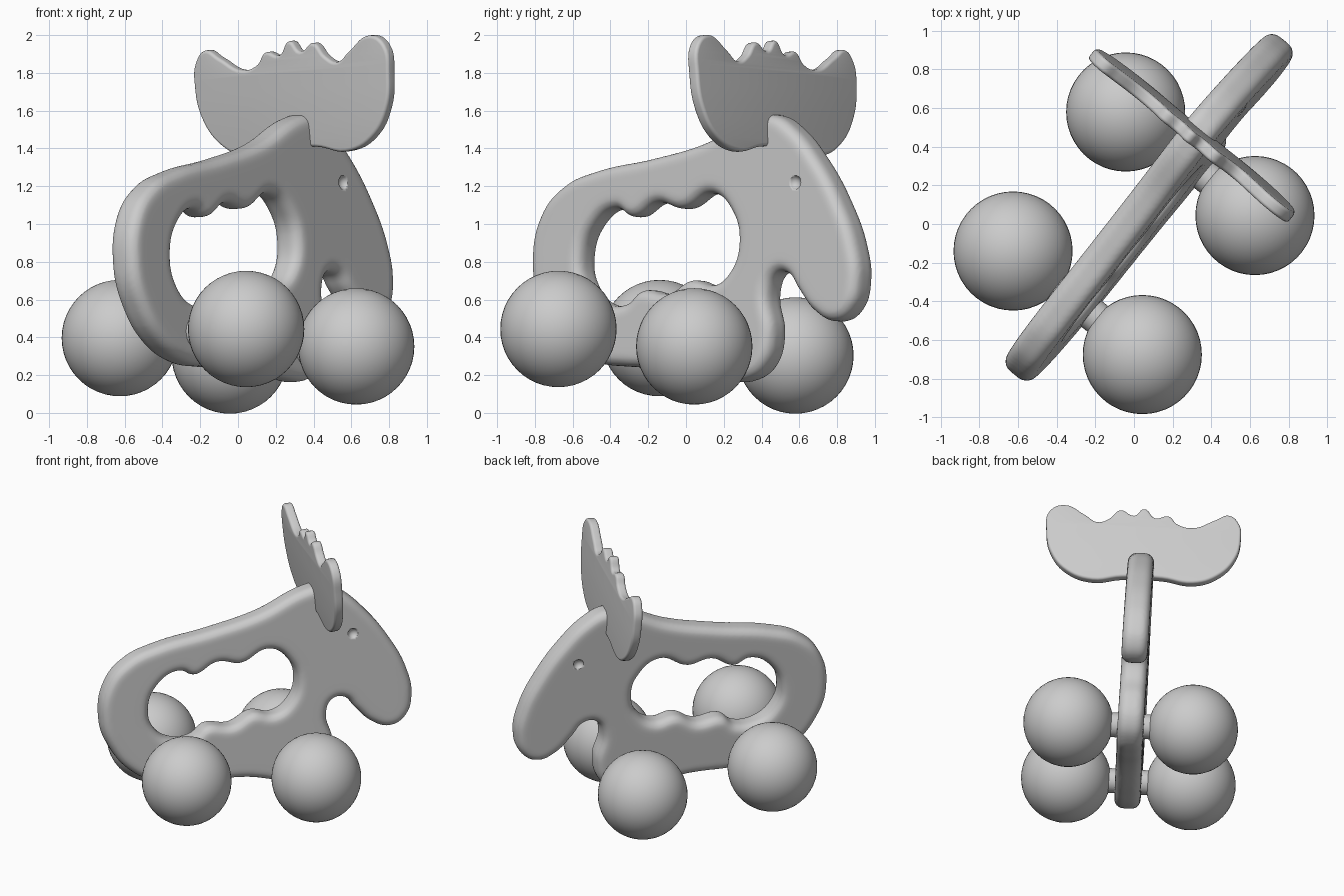
import bpy, bmesh, math
from mathutils import Matrix, Vector

if "Cube" in bpy.data.objects:
    bpy.data.objects.remove(bpy.data.objects["Cube"])

CENTRE = Vector((0.0, -0.048, 0.374))        # middle of the four wheels
SIDE = Vector((0.779, -0.624, 0.056)).normalized()
FWD = Vector((0.63, 0.77, -0.099))
FWD = (FWD - SIDE * FWD.dot(SIDE)).normalized()


def frame(xaxis, normal, origin):
    """Matrix whose local z is the plate normal."""
    z = normal.normalized()
    x = (xaxis - z * xaxis.dot(z)).normalized()
    y = z.cross(x)
    m = Matrix((x, y, z)).transposed().to_4x4()
    m.translation = origin
    return m


def smooth(obj, angle=50):
    bpy.ops.object.select_all(action='DESELECT')
    obj.select_set(True)
    bpy.context.view_layer.objects.active = obj
    bpy.ops.object.shade_smooth_by_angle(angle=math.radians(angle))


def plate(name, loops, matrix, half, bevel, res):
    """Rounded plate from closed smooth outlines (extra loops are holes)."""
    cu = bpy.data.curves.new(name, 'CURVE')
    cu.dimensions, cu.fill_mode = '2D', 'BOTH'
    cu.resolution_u = res
    cu.extrude, cu.bevel_depth, cu.offset = half - bevel, bevel, -bevel
    cu.bevel_resolution = 4
    inv = matrix.inverted()
    for pts in loops:
        sp = cu.splines.new('BEZIER')
        sp.bezier_points.add(len(pts) - 1)
        sp.use_cyclic_u = True
        for bp, p in zip(sp.bezier_points, pts):
            q = inv @ p
            bp.co = (q.x, q.y, 0)
        for bp in sp.bezier_points:
            bp.handle_left_type = bp.handle_right_type = 'AUTO'
    obj = bpy.data.objects.new(name, cu)
    bpy.context.collection.objects.link(obj)
    obj.matrix_world = matrix
    bpy.ops.object.select_all(action='DESELECT')
    obj.select_set(True)
    bpy.context.view_layer.objects.active = obj
    bpy.ops.object.convert(target='MESH')
    obj = bpy.context.view_layer.objects.active
    obj.name = name
    bm = bmesh.new()
    bm.from_mesh(obj.data)
    bmesh.ops.remove_doubles(bm, verts=bm.verts, dist=0.0004)
    bmesh.ops.recalc_face_normals(bm, faces=bm.faces)
    bm.to_mesh(obj.data)
    bm.free()
    smooth(obj)
    return obj


def on_body(y, z):
    """Point of the body's middle plane seen at (y, z) from the side."""
    d = SIDE.y * (y - CENTRE.y) + SIDE.z * (z - CENTRE.z)
    return Vector((CENTRE.x - d / SIDE.x, y, z))


# Body: side outline with a hand-grip hole
outline = [(-0.78, 0.78), (-0.73, 1.05), (-0.61, 1.20), (-0.45, 1.275),
           (-0.14, 1.345), (0.13, 1.425), (0.40, 1.565), (0.50, 1.575),
           (0.60, 1.51), (0.72, 1.36), (0.85, 1.12), (0.93, 0.89),
           (0.95, 0.70), (0.91, 0.55), (0.82, 0.485), (0.72, 0.53),
           (0.63, 0.65), (0.575, 0.735), (0.51, 0.735), (0.47, 0.64),
           (0.495, 0.42), (0.45, 0.25), (0.34, 0.17), (0.20, 0.18),
           (0.0, 0.235), (-0.30, 0.245), (-0.465, 0.27), (-0.62, 0.37),
           (-0.735, 0.56)]
grip = [(-0.515, 0.82), (-0.46, 0.99), (-0.335, 1.08), (-0.25, 1.035),
        (-0.118, 1.11), (0.014, 1.08), (0.173, 1.16), (0.28, 1.06),
        (0.315, 0.90), (0.27, 0.75), (0.18, 0.675), (0.06, 0.70),
        (-0.06, 0.63), (-0.20, 0.645), (-0.28, 0.575), (-0.40, 0.58),
        (-0.49, 0.68)]
body = plate("body", [[on_body(*p) for p in l] for l in (outline, grip)],
             frame(FWD, SIDE, CENTRE), 0.09, 0.06, 8)
rm = body.modifiers.new("even_surface", 'REMESH')
rm.mode, rm.voxel_size, rm.use_smooth_shade = 'VOXEL', 0.014, True
sm = body.modifiers.new("soften", 'SMOOTH')
sm.factor, sm.iterations = 0.5, 4


def ball(name, loc, radius, seg=48, rings=24):
    bpy.ops.mesh.primitive_uv_sphere_add(segments=seg, ring_count=rings,
                                         radius=radius, location=loc)
    obj = bpy.context.object
    obj.name = name
    smooth(obj)
    return obj


# Eye dimples on both faces
for tag, s in (("right", 1), ("left", -1)):
    cut = ball("eye_cutter_" + tag, on_body(0.635, 1.215) + SIDE * s * 0.105,
               0.04, 24, 12)
    cut.hide_render = True
    cut.display_type = 'WIRE'
    bo = body.modifiers.new("eye_" + tag, 'BOOLEAN')
    bo.operation, bo.object, bo.solver = 'DIFFERENCE', cut, 'EXACT'

# Antlers: thin plate across the head, outline read from the front (x, z)
ANT = Vector((0.63, 0.77, 0.075))
antler = [(-0.215, 1.74), (-0.21, 1.85), (-0.16, 1.92), (-0.085, 1.88),
          (0.037, 1.815), (0.117, 1.845), (0.16, 1.91), (0.233, 1.895),
          (0.286, 1.97), (0.344, 1.915), (0.413, 1.96), (0.476, 1.89),
          (0.54, 1.86), (0.60, 1.915), (0.71, 2.0), (0.79, 1.95),
          (0.815, 1.79), (0.80, 1.61), (0.725, 1.46), (0.59, 1.385),
          (0.434, 1.41), (0.22, 1.40), (0.06, 1.36), (-0.07, 1.415),
          (-0.175, 1.56)]
pts = [Vector((x, (0.676 - ANT.x * x - ANT.z * z) / ANT.y, z))
       for x, z in antler]
plate("antlers", [pts], frame(SIDE, ANT, pts[9]), 0.033, 0.018, 6)

# Ball wheels in two pairs, each pair joined by a short axle
turn = SIDE.to_track_quat('Z', 'Y').to_euler()
for end, f in (("back", -0.465), ("front", 0.465)):
    mid = CENTRE + FWD * f
    for tag, s in (("right", 1), ("left", -1)):
        ball(end + "_wheel_" + tag, mid + SIDE * s * 0.429, 0.308)
    bpy.ops.mesh.primitive_cylinder_add(vertices=32, radius=0.085, depth=0.36,
                                        location=mid, rotation=turn)
    axle = bpy.context.object
    axle.name = end + "_axle"
    smooth(axle)
